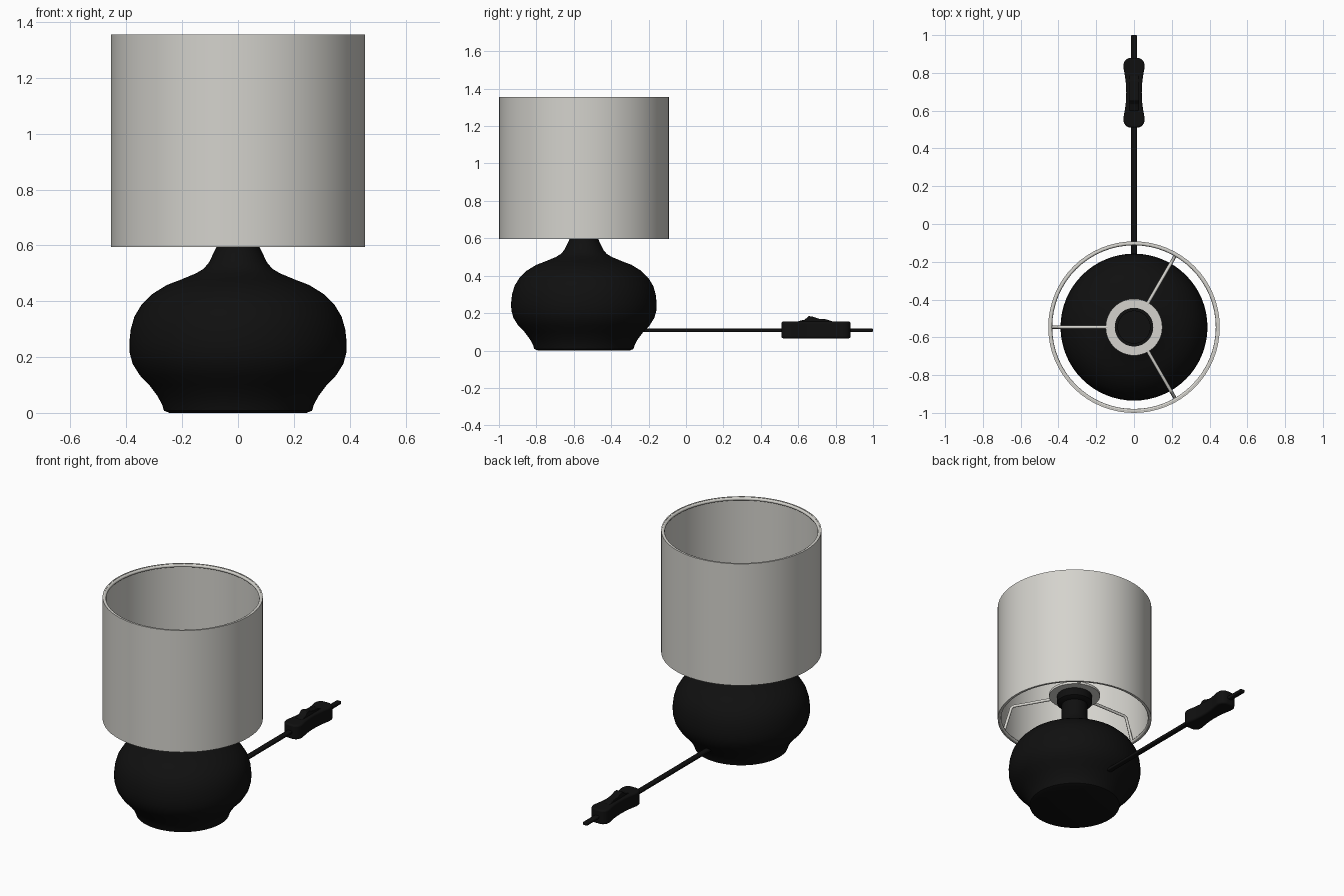
import bpy, bmesh, math
from mathutils import Vector

if "Cube" in bpy.data.objects:
    bpy.data.objects.remove(bpy.data.objects["Cube"], do_unlink=True)

CENTRE = Vector((0, -0.546, 0))  # lamp axis


def material(name, colour):
    mat = bpy.data.materials.new(name)
    mat.use_nodes = True
    mat.diffuse_color = colour
    mat.node_tree.nodes["Principled BSDF"].inputs["Base Color"].default_value = colour
    return mat


BLACK = material("matt black", (0.005, 0.005, 0.005, 1))
FABRIC = material("warm off white", (0.66, 0.65, 0.61, 1))


def finish(bm, name, mat, location=(0, 0, 0), bevel=0, angle=35):
    bmesh.ops.remove_doubles(bm, verts=bm.verts, dist=1e-5)
    bmesh.ops.recalc_face_normals(bm, faces=bm.faces)
    mesh = bpy.data.meshes.new(name)
    bm.to_mesh(mesh)
    bm.free()
    mesh.materials.append(mat)
    obj = bpy.data.objects.new(name, mesh)
    obj.location = location
    bpy.context.collection.objects.link(obj)
    if bevel:
        mod = obj.modifiers.new("soft edges", "BEVEL")
        mod.width, mod.segments = bevel, 3
    bpy.ops.object.select_all(action="DESELECT")
    obj.select_set(True)
    bpy.context.view_layer.objects.active = obj
    bpy.ops.object.shade_smooth_by_angle(angle=math.radians(angle))
    return obj


def lathe(name, profile, mat, closed=False, steps=64):
    bm = bmesh.new()
    verts = [bm.verts.new((r, 0, z)) for r, z in profile]
    edges = [bm.edges.new(pair) for pair in zip(verts, verts[1:])]
    if closed:
        edges.append(bm.edges.new((verts[-1], verts[0])))
    bmesh.ops.spin(bm, geom=verts + edges, axis=(0, 0, 1), cent=(0, 0, 0),
                   angle=math.tau, steps=steps)
    return finish(bm, name, mat, CENTRE)


def prism(name, outline, push, mat, bevel=0):
    bm = bmesh.new()
    face = bm.faces.new([bm.verts.new(p) for p in outline])
    ext = bmesh.ops.extrude_face_region(bm, geom=[face])
    moved = [g for g in ext["geom"] if isinstance(g, bmesh.types.BMVert)]
    bmesh.ops.translate(bm, verts=moved, vec=push)
    bm.faces.ensure_lookup_table()
    if not face.is_valid or len(face.link_loops if hasattr(face, "link_loops") else []) == 0:
        bmesh.ops.holes_fill(bm, edges=bm.edges)
    return finish(bm, name, mat, bevel=bevel)


def wire(name, points, radius, mat, cyclic=False):
    curve = bpy.data.curves.new(name, "CURVE")
    curve.dimensions = "3D"
    curve.bevel_depth, curve.bevel_resolution = radius, 2
    curve.use_fill_caps = True
    spline = curve.splines.new("POLY")
    spline.points.add(len(points) - 1)
    for point, co in zip(spline.points, points):
        point.co = (*co, 1)
    spline.use_cyclic_u = cyclic
    curve.materials.append(mat)
    obj = bpy.data.objects.new(name, curve)
    obj.location = CENTRE
    bpy.context.collection.objects.link(obj)
    return obj


def around(radius, z, angle):
    return (radius * math.cos(angle), radius * math.sin(angle), z)


# Bulbous base with foot, neck and hollow bulb socket
lathe("base", [(0, 0), (0.245, 0), (0.265, 0.008), (0.272, 0.03), (0.288, 0.06),
               (0.318, 0.1), (0.352, 0.135), (0.377, 0.175), (0.388, 0.215),
               (0.389, 0.255), (0.384, 0.3), (0.371, 0.345), (0.345, 0.388),
               (0.305, 0.427), (0.255, 0.458), (0.205, 0.477), (0.15, 0.5),
               (0.122, 0.517), (0.103, 0.54), (0.088, 0.572), (0.077, 0.595),
               (0.076, 0.7)], BLACK)
lathe("socket", [(0, 0.69), (0.076, 0.69), (0.103, 0.705), (0.103, 0.765),
                 (0.085, 0.765), (0.085, 0.71), (0, 0.71)], BLACK)

# Drum shade: thin wall and wire hoops
lathe("shade", [(0.454, 0.595), (0.454, 1.355), (0.447, 1.355), (0.447, 0.595)],
      FABRIC, closed=True)
for label, z in (("lower", 0.605), ("upper", 1.345)):
    hoop = [around(0.443, z, math.tau * i / 64) for i in range(64)]
    wire(label + "_hoop", hoop, 0.01, FABRIC, cyclic=True)

# Fitting ring and three bent spokes
lathe("fitting_ring", [(0.102, 0.752), (0.15, 0.752), (0.15, 0.767), (0.102, 0.767)],
      FABRIC, closed=True)
for i in range(3):
    a = math.pi + i * math.tau / 3
    wire(f"spoke_{i + 1}", [around(0.14, 0.76, a), around(0.385, 0.76, a),
                            around(0.398, 0.75, a), around(0.443, 0.605, a)],
         0.009, FABRIC)

# Flat cord
prism("cord", [(-0.016, -0.26, 0.099), (0.016, -0.26, 0.099),
               (0.016, -0.26, 0.117), (-0.016, -0.26, 0.117)],
      (0, 1.26, 0), BLACK, bevel=0.005)

# Waisted inline switch body with rounded ends
MIDDLE, HALF = 0.695, 0.185
side = []
for i in range(25):
    t = -math.cos(math.pi * i / 24)
    waist = 0.041 + 0.015 * min(1, (t / 0.7) ** 2)
    end = max(0, (abs(t) - 0.78) / 0.22)
    side.append((waist * (0.3 + 0.7 * math.sqrt(1 - min(1, end) ** 2)), MIDDLE + HALF * t))
outline = [(x, y, 0.065) for x, y in side] + [(-x, y, 0.065) for x, y in reversed(side)]
prism("switch_body", outline, (0, 0, 0.09), BLACK, bevel=0.01)

# Rocker button
rocker = [(0.59, 0.14), (0.6, 0.157), (0.635, 0.165), (0.655, 0.184), (0.675, 0.182),
          (0.71, 0.17), (0.75, 0.167), (0.785, 0.155), (0.79, 0.14)]
prism("switch_rocker", [(-0.024, y, z) for y, z in rocker], (0.048, 0, 0), BLACK, bevel=0.003)
